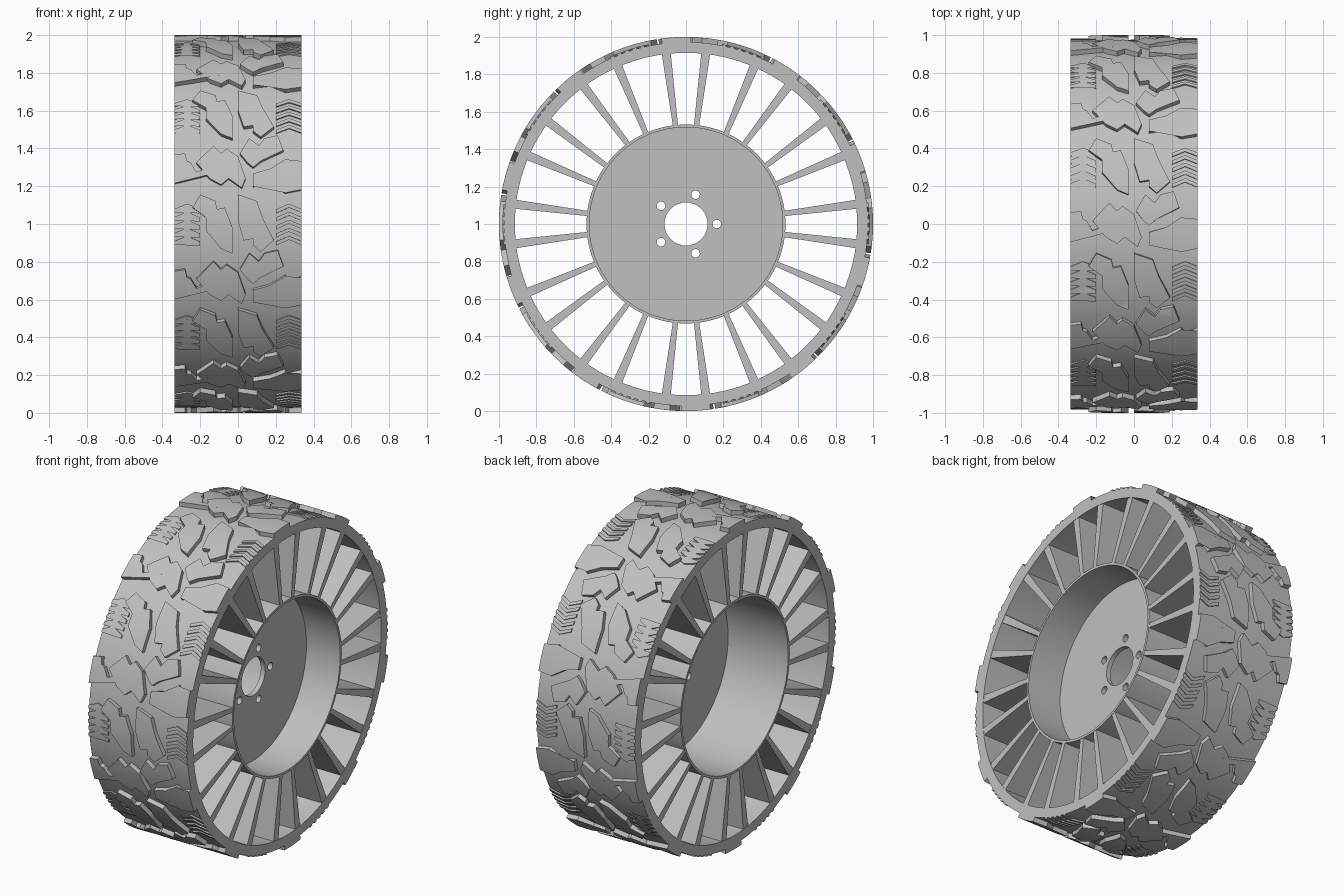
import bpy, bmesh, math
from mathutils import Vector

if "Cube" in bpy.data.objects:
    bpy.data.objects.remove(bpy.data.objects["Cube"])

HALF = 0.335        # half width of the wheel
BASE = 0.973        # tread floor radius
PITCH = 36          # degrees per tread repeat

grey = bpy.data.materials.new("grey")
grey.diffuse_color = (0.53, 0.53, 0.53, 1)
grey.use_nodes = True
grey.node_tree.nodes["Principled BSDF"].inputs["Base Color"].default_value = grey.diffuse_color


def finish(bm, name, smooth=False):
    bmesh.ops.recalc_face_normals(bm, faces=bm.faces)
    me = bpy.data.meshes.new(name)
    bm.to_mesh(me)
    bm.free()
    me.materials.append(grey)
    ob = bpy.data.objects.new(name, me)
    bpy.context.collection.objects.link(ob)
    if smooth:
        bpy.ops.object.select_all(action='DESELECT')
        bpy.context.view_layer.objects.active = ob
        ob.select_set(True)
        bpy.ops.object.shade_smooth_by_angle(angle=math.radians(30))
    return ob


def on_wheel(x, r, deg):
    # angle 0 is the front, positive goes up
    a = math.radians(deg)
    return Vector((x, -r * math.cos(a), 1 + r * math.sin(a)))


def tube(name, r_in, r_out, x0, x1, n=120):
    bm = bmesh.new()
    loops = [[bm.verts.new(on_wheel(x, r, 360 * i / n)) for i in range(n)]
             for x, r in ((x0, r_in), (x0, r_out), (x1, r_out), (x1, r_in))]
    for k in range(4):
        a, b = loops[k], loops[(k + 1) % 4]
        for i in range(n):
            j = (i + 1) % n
            bm.faces.new((a[i], a[j], b[j], b[i]))
    return finish(bm, name, True)


def add_block(bm, outline, top, turn):
    # prism drawn flat as (x, degrees, radius), sliced, then wrapped round the wheel
    flat = bmesh.new()
    low = [flat.verts.new((x, d, BASE - 0.008)) for x, d in outline]
    high = [flat.verts.new((x, d, top)) for x, d in outline]
    flat.faces.new(low)
    flat.faces.new(high)
    n = len(outline)
    for i in range(n):
        j = (i + 1) % n
        flat.faces.new((low[i], low[j], high[j], high[i]))
    bmesh.ops.triangulate(flat, faces=[f for f in flat.faces if len(f.verts) > 4])
    for d in range(-27, 36, 3):
        bmesh.ops.bisect_plane(flat, geom=flat.verts[:] + flat.edges[:] + flat.faces[:],
                               plane_co=(0, d, 0), plane_no=(0, 1, 0))
    copy = {v: bm.verts.new(on_wheel(v.co.x, v.co.z, v.co.y + turn)) for v in flat.verts}
    for f in flat.faces:
        bm.faces.new([copy[v] for v in f.verts])
    flat.free()


# Rim ring and hub barrel
tube("tread_ring", 0.915, BASE, -HALF, HALF)
tube("hub_barrel", 0.517, 0.532, -HALF, HALF)

# Hub plate with centre bore and five bolt holes
plate = tube("hub_plate", 0.115, 0.52, 0.075, 0.105)
bm = bmesh.new()
for k in range(5):
    c = on_wheel(0.09, 0.165, 180 - 72 * k)
    ends = [[bm.verts.new(c + Vector((dx, 0.023 * math.cos(t * math.pi / 10),
                                      0.023 * math.sin(t * math.pi / 10))))
             for t in range(20)] for dx in (-0.1, 0.1)]
    bm.faces.new(ends[0])
    bm.faces.new(ends[1])
    for i in range(20):
        j = (i + 1) % 20
        bm.faces.new((ends[0][i], ends[0][j], ends[1][j], ends[1][i]))
cutter = finish(bm, "bolt_hole_cutter")
cutter.hide_render = True
cutter.hide_viewport = True
cut = plate.modifiers.new("bolt_holes", 'BOOLEAN')
cut.operation = 'DIFFERENCE'
cut.solver = 'EXACT'
cut.object = cutter

# Twelve pairs of tapered flat spokes
bm = bmesh.new()
for k in range(12):
    for side in (-1, 1):
        corners = [(0.526, 6.1 - 1.5), (0.526, 6.1 + 1.5), (0.92, 6.6 + 1.5), (0.92, 6.6 - 1.5)]
        ends = [[bm.verts.new(on_wheel(x, r, 30 * k + side * d)) for r, d in corners]
                for x in (-HALF + 0.002, HALF - 0.002)]
        bm.faces.new(ends[0])
        bm.faces.new(ends[1])
        for i in range(4):
            j = (i + 1) % 4
            bm.faces.new((ends[0][i], ends[0][j], ends[1][j], ends[1][i]))
finish(bm, "spokes")

# Tread outlines as (x, degrees) for one repeat
centre_blocks = [
    [(-0.24, 5), (-0.20, 9), (-0.12, 7), (-0.11, 4.5), (-0.07, 5), (-0.03, -1),
     (-0.03, -9), (-0.09, -7.5), (-0.17, -2), (-0.17, 2)],
    [(0.00, 9), (0.10, 7), (0.13, 2), (0.19, -5), (0.12, -8.5), (0.08, -6.5),
     (0.08, -4.5), (0.03, -5), (0.00, 1)],
    [(-0.22, 19), (-0.13, 24.5), (-0.09, 22), (-0.06, 23.5), (0.00, 21), (0.04, 14),
     (0.02, 11), (-0.05, 14), (-0.09, 12), (-0.15, 14)],
    [(0.01, 22), (0.06, 27), (0.11, 24.5), (0.14, 27), (0.21, 28), (0.24, 23),
     (0.12, 19.5), (0.08, 17.5), (0.05, 19)],
]
shoulder_blocks = [
    [(HALF, 10.5), (HALF, 19.5), (0.27, 18), (0.25, 20), (0.17, 17), (0.08, 15.5),
     (0.08, 11.5), (0.17, 12.5), (0.25, 9.5)],
    [(-HALF, 12.5), (-HALF, 21.5), (-0.28, 22), (-0.27, 19.5), (-0.25, 19), (-0.22, 16),
     (-0.11, 18.5), (-0.10, 16)],
]
for name, blocks in (("centre_tread_blocks", centre_blocks), ("shoulder_tread_blocks", shoulder_blocks)):
    bm = bmesh.new()
    for k in range(10):
        for outline in blocks:
            add_block(bm, outline, 1.0, PITCH * k)
    finish(bm, name, True)

# Low chevron ridges between the shoulder blocks
bm = bmesh.new()
for k in range(10):
    for side in (-1, 1):
        for row in range(5):
            d = -5.5 + 2.5 * row
            xs = [(HALF, d - 1), (0.27, d + 0.6), (0.20, d - 1.2)]
            outline = [(side * x, y) for x, y in xs]
            outline += [(side * x, y + 1.2) for x, y in reversed(xs)]
            add_block(bm, outline, 0.981, PITCH * k)
finish(bm, "shoulder_chevrons", True)
